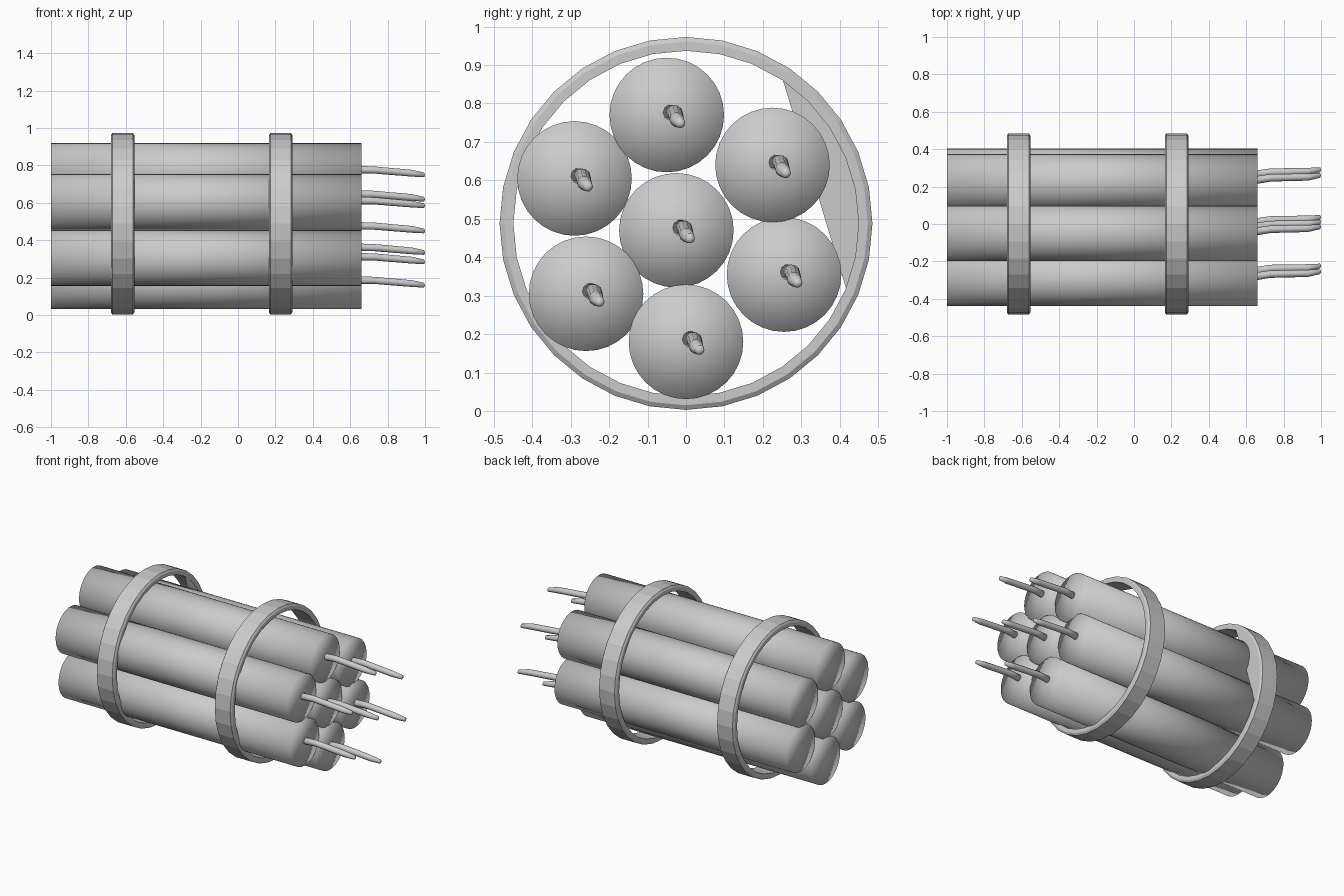
import bpy, bmesh, math
from mathutils import Matrix

default = bpy.data.objects.get("Cube")
if default:
    bpy.data.objects.remove(default, do_unlink=True)

grey = bpy.data.materials.new("plain grey")
grey.use_nodes = True
grey.diffuse_color = (0.6, 0.6, 0.6, 1)
grey.node_tree.nodes["Principled BSDF"].inputs["Base Color"].default_value = (0.6, 0.6, 0.6, 1)

STICK_R = 0.149
STICK_BACK, STICK_FRONT = -1.0, 0.66
CENTRES = [(-0.05, 0.77), (0.225, 0.64), (0.255, 0.355), (0, 0.18),
           (-0.26, 0.305), (-0.29, 0.605), (-0.025, 0.47)]
RING_Z = 0.488


def finish(name, bm, smooth):
    bmesh.ops.recalc_face_normals(bm, faces=bm.faces)
    for f in bm.faces:
        f.smooth = smooth
    mesh = bpy.data.meshes.new(name)
    bm.to_mesh(mesh)
    bm.free()
    mesh.materials.append(grey)
    obj = bpy.data.objects.new(name, mesh)
    bpy.context.collection.objects.link(obj)
    return obj


def stick(name, y, z):
    # Cylinder along x, smooth over the fan caps
    bm = bmesh.new()
    bmesh.ops.create_cone(bm, cap_ends=True, cap_tris=True, segments=32,
                          radius1=STICK_R, radius2=STICK_R, depth=STICK_FRONT - STICK_BACK)
    place = Matrix.Translation(((STICK_FRONT + STICK_BACK) / 2, y, z))
    bm.transform(place @ Matrix.Rotation(math.pi / 2, 4, 'Y'))
    finish(name, bm, True)


def fuse(name, y, z):
    # Bent wire: (x, y offset, z offset, radius) along its length
    path = [(0.64, 0.008, 0.007, 0.021), (0.73, 0.022, 0.005, 0.02),
            (0.93, 0.026, -0.012, 0.019), (0.995, 0.035, -0.021, 0.013)]
    bm = bmesh.new()
    n = 10
    loops = []
    for x, dy, dz, r in path:
        loops.append([bm.verts.new((x, y + dy + r * math.cos(a), z + dz + r * math.sin(a)))
                      for a in (math.tau * i / n for i in range(n))])
    for a, b in zip(loops, loops[1:]):
        for i in range(n):
            j = (i + 1) % n
            bm.faces.new((a[i], a[j], b[j], b[i]))
    bm.faces.new(loops[0])
    tip = bm.verts.new((1.0, y + 0.036, z - 0.022))
    for i in range(n):
        bm.faces.new((loops[-1][i], loops[-1][(i + 1) % n], tip))
    finish(name, bm, True)


def strap(name, x):
    # Faceted band with chamfered outer edges
    profile = [(-0.055, 0.485), (0.055, 0.485), (0.063, 0.473),
               (0.063, 0.449), (-0.063, 0.449), (-0.063, 0.473)]
    bm = bmesh.new()
    n = 32
    rings = []
    for i in range(n):
        a = math.tau * i / n
        rings.append([bm.verts.new((x + dx, r * math.sin(a), RING_Z + r * math.cos(a)))
                      for dx, r in profile])
    for i in range(n):
        a, b = rings[i], rings[(i + 1) % n]
        for k in range(len(profile)):
            m = (k + 1) % len(profile)
            bm.faces.new((a[k], a[m], b[m], b[k]))
    finish(name, bm, False)


def strap_web(name, x):
    # Thin segment closing the rear side of the band behind a chord
    bm = bmesh.new()
    edge = [bm.verts.new((x, 0.452 * math.sin(a), RING_Z + 0.452 * math.cos(a)))
            for a in (math.tau * i / 32 for i in range(3, 11))]
    face = bm.faces.new(edge)
    solid = bmesh.ops.extrude_face_region(bm, geom=[face])
    bmesh.ops.translate(bm, vec=(-0.004, 0, 0),
                        verts=[v for v in solid["geom"] if isinstance(v, bmesh.types.BMVert)])
    finish(name, bm, False)


for number, (cy, cz) in enumerate(CENTRES, 1):
    stick(f"stick_{number}", cy, cz)
    fuse(f"fuse_{number}", cy, cz)
strap("rear_strap", -0.617)
strap("front_strap", 0.228)
strap_web("rear_strap_web", -0.556)
